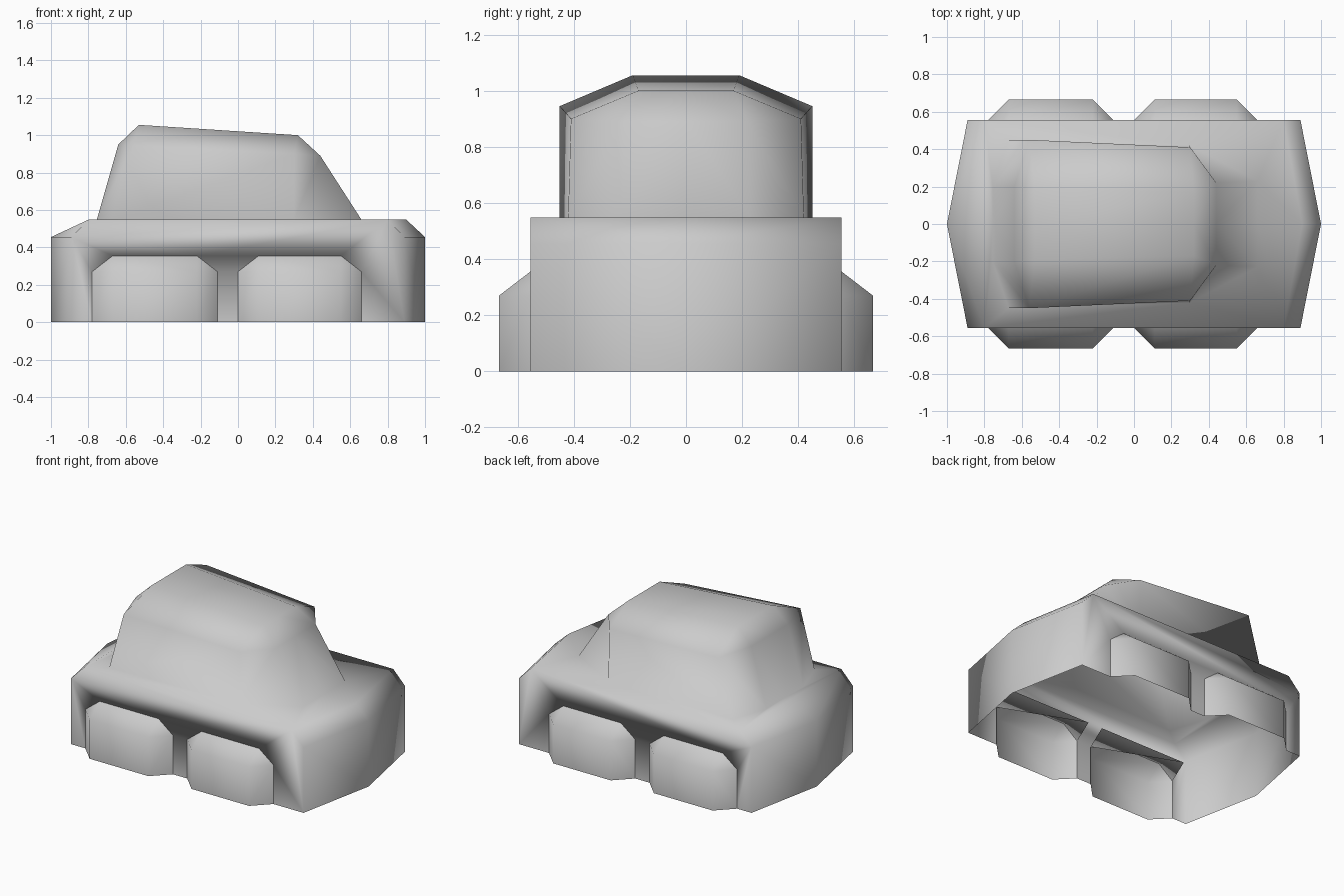
import bpy, bmesh

if "Cube" in bpy.data.objects:
    bpy.data.objects.remove(bpy.data.objects["Cube"])


def add_part(name, faces, mirror=False):
    """Weld coordinate loops into one smooth shell, optionally mirrored in y."""
    bm = bmesh.new()
    for loop in faces:
        bm.faces.new([bm.verts.new(p) for p in loop])
    bmesh.ops.remove_doubles(bm, verts=bm.verts, dist=0.0005)
    bmesh.ops.recalc_face_normals(bm, faces=bm.faces)
    for f in bm.faces:
        f.smooth = True
    me = bpy.data.meshes.new(name)
    bm.to_mesh(me)
    bm.free()
    ob = bpy.data.objects.new(name, me)
    bpy.context.collection.objects.link(ob)
    if mirror:
        m = ob.modifiers.new("mirror", 'MIRROR')
        m.use_axis = (False, True, False)
        m.use_clip = True
    return ob


def bridge(a, b):
    return [[a[i], a[i + 1], b[i + 1], b[i]] for i in range(len(a) - 1)]


def arch(x0, x1):
    """Wheel arch outline as x, z pairs from ground to ground."""
    return [(x0, 0), (x0, .27), (x0 + .11, .355),
            (x1 - .11, .355), (x1, .27), (x1, 0)]


W = .555
SPANS = {"rear": (-.78, -.11), "front": (0, .66)}
arches = {k: arch(*s) for k, s in SPANS.items()}
faces = []

# Body side with two wheel arches
side = [(-.89, 0)] + arches["rear"] + arches["front"] + [
    (.89, 0), (.89, .455), (.8, .548), (-.8, .548), (-.89, .455)]
faces.append([(x, W, z) for x, z in side])

# Arch ceilings leaning inward
for (x0, x1), pts in zip(SPANS.values(), arches.values()):
    faces.append([(x, W, z) for x, z in pts[1:-1]]
                 + [(x1, .444, .355), (x0, .444, .355)])

# Pointed ends and their bevels
for s, top in ((-1, .8), (1, .9)):
    tip, corner = (s, 0), (s * .89, W)
    faces.append([(*tip, 0), (*corner, 0), (*corner, .455), (*tip, .455)])
    faces.append([(*tip, .455), (*corner, .455),
                  (s * .8, W, .548), (s * top, 0, .548)])

# Cabin half rings, rear to front
Z = .548
base = [(-.755, 0, Z), (-.755, .2, Z), (-.67, .45, Z),
        (.3, .42, Z), (.66, .23, Z), (.66, 0, Z)]
shoulder = [(-.64, 0, .95), (-.64, .2, .95), (-.56, .45, .945),
            (.3, .41, .90), (.44, .22, .89), (.44, 0, .89)]
r0, r1, r2, r3 = (-.53, 0, 1.055), (-.53, .19, 1.055), (.32, .17, 1.0), (.32, 0, 1.0)
faces += bridge(base, shoulder)

# Roof with sloping shoulders
s = shoulder
faces += [[s[0], s[1], r1, r0], [s[1], s[2], r1], [s[2], s[3], r2, r1],
          [s[3], s[4], r2], [s[4], s[5], r3, r2], [r0, r1, r2, r3]]

# Deck between body rim and cabin
rl, rr = (-.8, W, Z), (.8, W, Z)
faces += [[(-.8, 0, Z), rl, base[2], base[1], base[0]],
          [rl, rr, base[3], base[2]],
          [rr, (.9, 0, Z), base[5], base[4], base[3]]]
add_part("car_body", faces, mirror=True)

# Wheels: bevelled shells bulging out of the arches
for end, (x0, x1) in SPANS.items():
    a, b = x0 + .11, x1 - .11
    for label, sy in (("right", -1), ("left", 1)):
        inner = [(x, sy * W, z) for x, z in arches[end]]
        o = [(x, sy * .666, z) for x, z in ((a, 0), (a, .27), (b, .27), (b, 0))]
        i = inner
        add_part(f"{end}_{label}_wheel", [
            o, [i[0], i[1], o[1], o[0]], [i[1], i[2], o[1]],
            [i[2], i[3], o[2], o[1]], [i[3], i[4], o[2]],
            [i[4], i[5], o[3], o[2]]])
